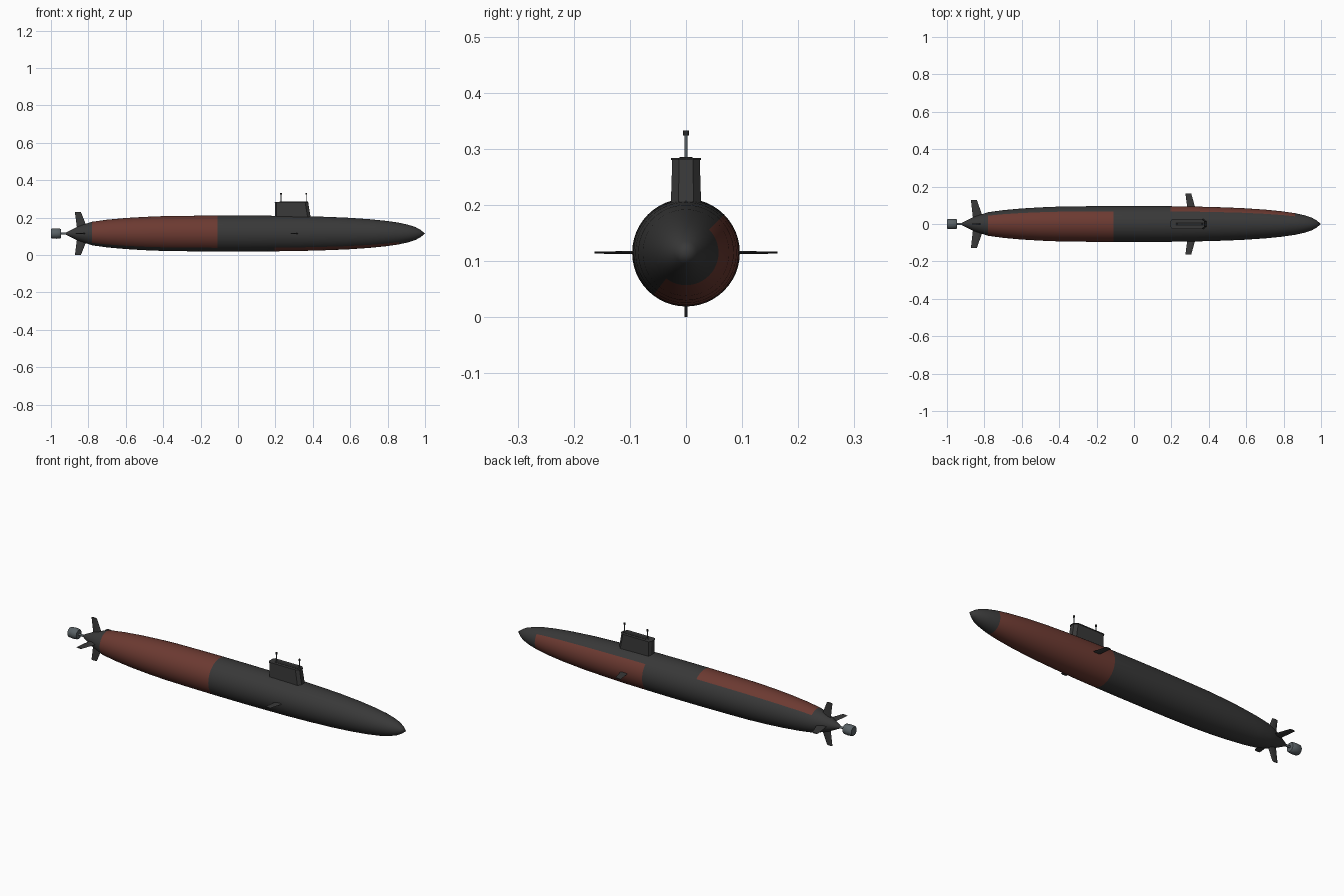
import bpy, bmesh, math
from mathutils import Vector, Matrix

if "Cube" in bpy.data.objects:
    bpy.data.objects.remove(bpy.data.objects["Cube"])

CZ = 0.115  # height of the hull axis


def material(name, rgb):
    m = bpy.data.materials.new(name)
    m.diffuse_color = (*rgb, 1)
    m.use_nodes = True
    m.node_tree.nodes["Principled BSDF"].inputs["Base Color"].default_value = m.diffuse_color
    return m


DARK = material("dark hull grey", (0.04, 0.04, 0.04))
RED = material("oxide red", (0.15, 0.042, 0.031))
STEEL = material("steel grey", (0.10, 0.12, 0.13))
BLACK = material("deck black", (0.022, 0.022, 0.022))


def finish(bm, name, mats, angle=None):
    bmesh.ops.recalc_face_normals(bm, faces=bm.faces)
    me = bpy.data.meshes.new(name)
    bm.to_mesh(me)
    bm.free()
    for m in mats:
        me.materials.append(m)
    ob = bpy.data.objects.new(name, me)
    bpy.context.collection.objects.link(ob)
    if angle:
        bpy.ops.object.select_all(action='DESELECT')
        ob.select_set(True)
        bpy.context.view_layer.objects.active = ob
        bpy.ops.object.shade_smooth_by_angle(angle=math.radians(angle))
    return ob


def revolve_x(name, profile, mats, n, angle=35, paint=None):
    """Turn (x, radius) points around the hull axis; radius 0 closes an end."""
    bm = bmesh.new()
    rings = []
    for x, r in profile:
        if r == 0:
            rings.append([bm.verts.new((x, 0, CZ))] * n)
        else:
            rings.append([bm.verts.new((x, r * math.sin(2 * math.pi * i / n),
                                        CZ + r * math.cos(2 * math.pi * i / n))) for i in range(n)])
    for a, b in zip(rings, rings[1:]):
        for i in range(n):
            j = (i + 1) % n
            f = bm.faces.new(list(dict.fromkeys((a[i], a[j], b[j], b[i]))))
            if paint:
                f.material_index = paint(f.calc_center_median())
    return finish(bm, name, mats, angle)


def loft(name, sections, mat, angle=None):
    """Join matching outlines and cap both ends."""
    bm = bmesh.new()
    loops = [[bm.verts.new(p) for p in s] for s in sections]
    n = len(loops[0])
    for a, b in zip(loops, loops[1:]):
        for i in range(n):
            bm.faces.new((a[i], a[(i + 1) % n], b[(i + 1) % n], b[i]))
    bm.faces.new(loops[0])
    bm.faces.new(loops[-1])
    return finish(bm, name, [mat], angle)


def cylinder_z(name, x, z0, z1, r, mat):
    bm = bmesh.new()
    bmesh.ops.create_cone(bm, cap_ends=True, segments=12, radius1=r, radius2=r, depth=z1 - z0,
                          matrix=Matrix.Translation((x, 0, (z0 + z1) / 2)))
    return finish(bm, name, [mat], 35)


# hull, with one red panel on the port stern side and one on the starboard bow side
def hull_paint(c):
    deg = math.degrees(math.atan2(c.y, c.z - CZ)) % 360
    bow_side = 45 < deg < 217.5
    if -0.78 < c.x < -0.11 and not bow_side:
        return 1
    if 0.195 < c.x < 0.86 and bow_side:
        return 1
    return 0


hull_profile = [(-0.93, 0), (-0.92, 0.006), (-0.86, 0.036), (-0.82, 0.050), (-0.78, 0.063),
                (-0.70, 0.074), (-0.60, 0.083), (-0.50, 0.089), (-0.40, 0.093), (-0.25, 0.095),
                (-0.11, 0.096), (0.05, 0.096), (0.195, 0.095), (0.32, 0.0935), (0.45, 0.090),
                (0.58, 0.085), (0.70, 0.077), (0.79, 0.068), (0.86, 0.058), (0.91, 0.047),
                (0.95, 0.034), (0.975, 0.020), (1.0, 0)]
revolve_x("hull", hull_profile, [DARK, RED], 48, 40, hull_paint)

# propeller shaft and ducted propulsor
revolve_x("propeller_shaft", [(-0.96, 0), (-0.96, 0.006), (-0.90, 0.006), (-0.90, 0)], [STEEL], 16)
revolve_x("propulsor", [(-1.0, 0), (-1.0, 0.023), (-0.996, 0.026), (-0.972, 0.028),
                        (-0.951, 0.026), (-0.947, 0.023), (-0.947, 0)], [STEEL], 24)


# swept fins: a thin hexagonal section from root to tip, rotated about the hull axis
def fin(name, root, tip, r0, r1, thick, turn):
    rot = Matrix.Rotation(turn, 3, 'X')

    def section(xa, xb, r, t):
        c = (xb - xa) * 0.3
        pts = [(xa, 0), (xa + c, t), (xb - c, t), (xb, 0), (xb - c, -t), (xa + c, -t)]
        return [rot @ Vector((x, y, r)) + Vector((0, 0, CZ)) for x, y in pts]
    loft(name, [section(*root, r0, thick), section(*tip, r1, thick * 0.6)], DARK)


for i, label in enumerate(("top", "port", "bottom", "starboard")):
    fin("stern_fin_" + label, (-0.86, -0.802), (-0.872, -0.84), 0.02,
        0.115 if i % 2 == 0 else 0.128, 0.004, i * math.pi / 2)
for s, label in ((1, "port"), (-1, "starboard")):
    fin("bow_plane_" + label, (0.287, 0.332), (0.275, 0.306), 0.07, 0.163, 0.003, s * math.pi / 2)


# sail: tapered tower with bevelled corners
def sail_section(xa, xb, w, z, c=0.008):
    return [(xa + c, -w, z), (xb - 2 * c, -w, z), (xb, -w * 0.5, z), (xb, w * 0.5, z),
            (xb - 2 * c, w, z), (xa + c, w, z), (xa, w * 0.5, z), (xa, -w * 0.5, z)]


loft("sail", [sail_section(0.198, 0.394, 0.028, 0.17), sail_section(0.198, 0.375, 0.0245, 0.281)], DARK)
loft("sail_cap", [sail_section(0.195, 0.378, 0.027, 0.280), sail_section(0.195, 0.378, 0.027, 0.284)], DARK)
loft("sail_deck", [sail_section(0.222, 0.375, 0.012, z, 0.003) for z in (0.283, 0.285)], BLACK)

# masts with small heads
for x, label in ((0.23, "aft"), (0.365, "fore")):
    cylinder_z("mast_" + label, x, 0.27, 0.327, 0.0025, STEEL)
    cylinder_z("mast_head_" + label, x, 0.324, 0.333, 0.005, BLACK)
